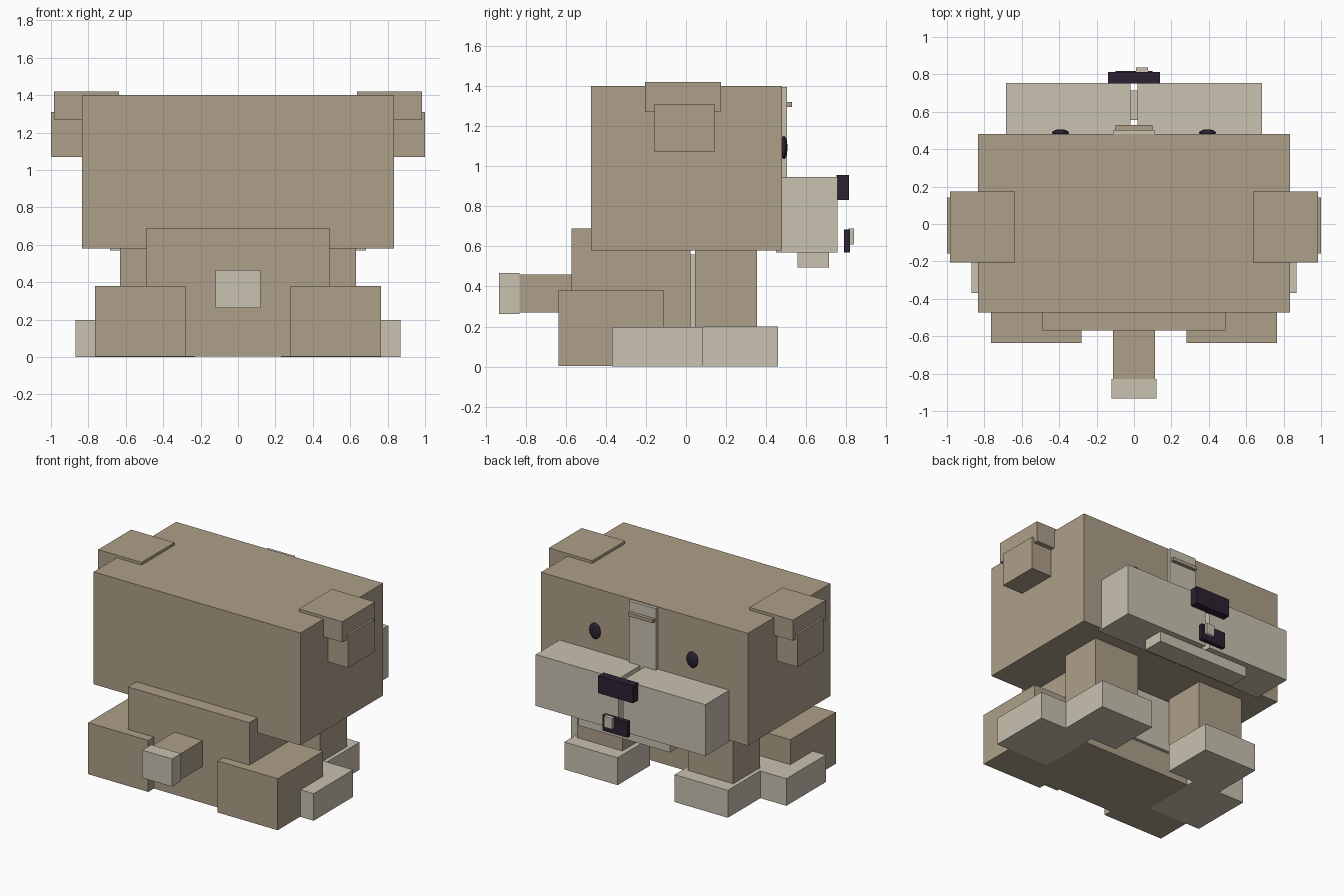
import bpy

if "Cube" in bpy.data.objects:
    bpy.data.objects.remove(bpy.data.objects["Cube"])


def material(name, color):
    m = bpy.data.materials.new(name)
    m.diffuse_color = (*color, 1)
    m.use_nodes = True
    m.node_tree.nodes["Principled BSDF"].inputs["Base Color"].default_value = m.diffuse_color
    return m


FUR = material("tan fur", (0.423, 0.347, 0.250))
CREAM = material("cream fur", (0.584, 0.539, 0.440))
DARK = material("dark nose", (0.025, 0.016, 0.032))


def box(name, mat, x, y, z):
    """Box given by its (min, max) range on each axis."""
    bpy.ops.mesh.primitive_cube_add(size=1)
    ob = bpy.context.object
    ob.name = name
    ob.location = [(r[0] + r[1]) / 2 for r in (x, y, z)]
    ob.scale = [r[1] - r[0] for r in (x, y, z)]
    ob.data.materials.append(mat)
    return ob


def pair(name, mat, x, y, z):
    """The same box on both sides of x = 0."""
    box(name + "_right", mat, x, y, z)
    box(name + "_left", mat, (-x[1], -x[0]), y, z)


# Head and ears
box("head", FUR, (-0.835, 0.835), (-0.473, 0.48), (0.58, 1.40))
pair("ear_top", FUR, (0.635, 0.985), (-0.205, 0.175), (1.27, 1.42))
pair("ear_flap", FUR, (0.83, 1.0), (-0.157, 0.143), (1.07, 1.31))

# Face: split muzzle, chin, forehead stripe, brow, nose, mouth, tooth
pair("muzzle", CREAM, (0.018, 0.685), (0.45, 0.755), (0.57, 0.945))
box("chin", CREAM, (-0.37, 0.37), (0.557, 0.713), (0.495, 0.572))
box("forehead_stripe", CREAM, (-0.11, 0.11), (0.47, 0.503), (0.90, 1.395))
box("brow", FUR, (-0.10, 0.10), (0.50, 0.528), (1.295, 1.32))
box("nose", DARK, (-0.14, 0.14), (0.75, 0.812), (0.83, 0.957))
box("mouth", DARK, (-0.10, 0.10), (0.787, 0.818), (0.57, 0.685))
box("tooth", CREAM, (0.01, 0.075), (0.81, 0.838), (0.61, 0.69))

# Flattened oval eyes
for side, sx in (("right", 1), ("left", -1)):
    bpy.ops.mesh.primitive_uv_sphere_add(segments=24, ring_count=12, radius=1)
    eye = bpy.context.object
    eye.name = "eye_" + side
    eye.location = (sx * 0.393, 0.488, 1.093)
    eye.scale = (0.045, 0.018, 0.058)
    eye.data.materials.append(DARK)
    bpy.ops.object.shade_smooth_by_angle()

# Torso and belly patch
box("torso", FUR, (-0.49, 0.49), (-0.57, 0.022), (0.004, 0.69))
box("belly", CREAM, (-0.33, 0.33), (0.015, 0.045), (0.18, 0.56))

# Legs and paws
pair("front_leg", FUR, (0.265, 0.63), (0.045, 0.355), (0.19, 0.59))
pair("front_paw", CREAM, (0.23, 0.66), (0.085, 0.46), (0.0, 0.20))
pair("hind_leg", FUR, (0.28, 0.765), (-0.635, -0.11), (0.004, 0.38))
pair("hind_paw", CREAM, (0.44, 0.87), (-0.37, 0.085), (0.0, 0.198))

# Tail
box("tail", FUR, (-0.113, 0.113), (-0.83, -0.56), (0.27, 0.46))
box("tail_tip", CREAM, (-0.12, 0.12), (-0.933, -0.83), (0.263, 0.466))
